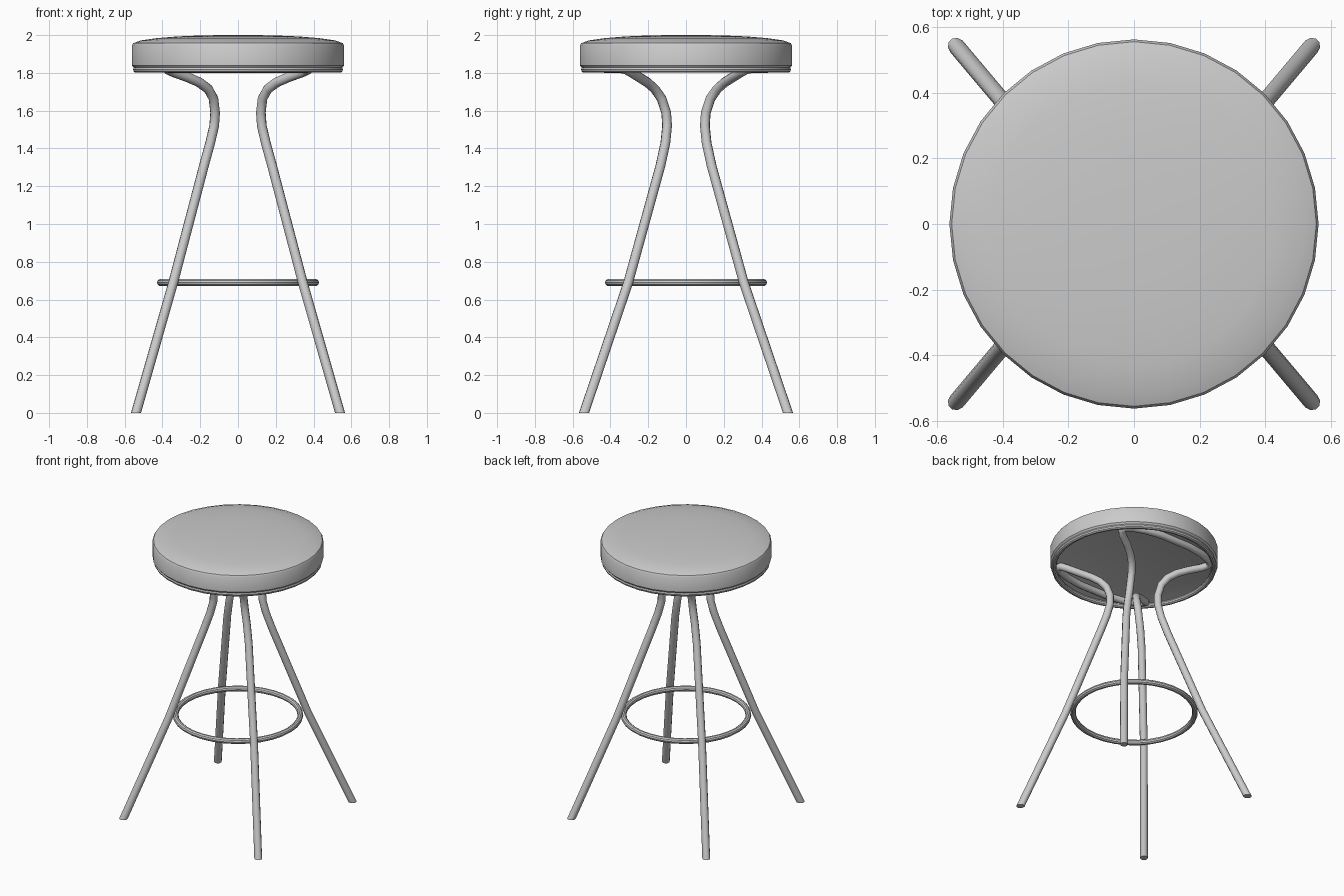
import bpy, bmesh, math

if "Cube" in bpy.data.objects:
    bpy.data.objects.remove(bpy.data.objects["Cube"], do_unlink=True)

grey = bpy.data.materials.new("light_grey")
grey.use_nodes = True
grey.diffuse_color = (0.6, 0.6, 0.6, 1)
grey.node_tree.nodes["Principled BSDF"].inputs["Base Color"].default_value = (0.6, 0.6, 0.6, 1)


def finish(obj, angle=35):
    """Give the object its colour and smooth shading."""
    obj.data.materials.clear()
    obj.data.materials.append(grey)
    bpy.ops.object.select_all(action='DESELECT')
    obj.select_set(True)
    bpy.context.view_layer.objects.active = obj
    bpy.ops.object.shade_smooth_by_angle(angle=math.radians(angle))


def lathe(name, profile, steps=32):
    """Revolve an (r, z) profile around z."""
    bm = bmesh.new()
    verts = [bm.verts.new((r, 0, z)) for r, z in profile]
    edges = [bm.edges.new(p) for p in zip(verts, verts[1:])]
    bmesh.ops.spin(bm, geom=verts + edges, cent=(0, 0, 0), axis=(0, 0, 1),
                   angle=2 * math.pi, steps=steps)
    bmesh.ops.remove_doubles(bm, verts=bm.verts, dist=0.0005)
    bmesh.ops.recalc_face_normals(bm, faces=bm.faces)
    mesh = bpy.data.meshes.new(name)
    bm.to_mesh(mesh)
    bm.free()
    obj = bpy.data.objects.new(name, mesh)
    bpy.context.collection.objects.link(obj)
    finish(obj)


def torus(name, major, minor, z, steps=32, sides=10):
    ring = [(major + minor * math.cos(2 * math.pi * i / sides),
             z + minor * math.sin(2 * math.pi * i / sides)) for i in range(sides)]
    lathe(name, ring + ring[:1], steps)


def tube(name, points, radius):
    """Sweep a round bar along the points and cut it level with the floor."""
    curve = bpy.data.curves.new(name, 'CURVE')
    curve.dimensions = '3D'
    curve.bevel_depth = radius
    curve.bevel_resolution = 3
    spline = curve.splines.new('POLY')
    spline.points.add(len(points) - 1)
    for p, co in zip(spline.points, points):
        p.co = (*co, 1)
    obj = bpy.data.objects.new(name, curve)
    bpy.context.collection.objects.link(obj)
    bpy.ops.object.select_all(action='DESELECT')
    obj.select_set(True)
    bpy.context.view_layer.objects.active = obj
    bpy.ops.object.convert(target='MESH')
    obj = bpy.context.view_layer.objects.active
    bm = bmesh.new()
    bm.from_mesh(obj.data)
    cut = bmesh.ops.bisect_plane(bm, geom=bm.verts[:] + bm.edges[:] + bm.faces[:],
                                 plane_co=(0, 0, 0), plane_no=(0, 0, -1), clear_outer=True)
    rim = [e for e in cut['geom_cut'] if isinstance(e, bmesh.types.BMEdge)]
    bmesh.ops.holes_fill(bm, edges=rim)
    bmesh.ops.recalc_face_normals(bm, faces=bm.faces)
    bm.to_mesh(obj.data)
    bm.free()
    finish(obj, 50)


# Padded seat with a soft domed top, and the piping round its lower edge
lathe("seat_cushion", [(0, 1.837), (0.52, 1.837), (0.55, 1.826), (0.562, 1.84), (0.562, 1.945),
                       (0.555, 1.957), (0.515, 1.972), (0.43, 1.984), (0.32, 1.993),
                       (0.18, 1.999), (0, 2.0)])
torus("seat_piping", 0.538, 0.0175, 1.8175)

# Each bent bar makes two legs, joined by an arc under the seat
half = [(0.555, 0.555, -0.05), (0.54, 0.54, 0), (0.343, 0.306, 0.69), (0.18, 0.135, 1.31),
        (0.147, 0.109, 1.43), (0.126, 0.1, 1.52), (0.121, 0.105, 1.59), (0.13, 0.13, 1.665),
        (0.158, 0.165, 1.715), (0.205, 0.205, 1.75), (0.27, 0.25, 1.778), (0.345, 0.293, 1.805),
        (0.372, 0.318, 1.819), (0.37, 0.35, 1.826), (0.33, 0.378, 1.826),
        (0.24, 0.41, 1.826), (0.12, 0.43, 1.826)]
for name, side in (("back_legs", 1), ("front_legs", -1)):
    path = half + [(-x, y, z) for x, y, z in reversed(half)]
    tube(name, [(x, y * side, z) for x, y, z in path], 0.026)

# Foot rest held inside the legs
torus("foot_ring", 0.41, 0.019, 0.69)
